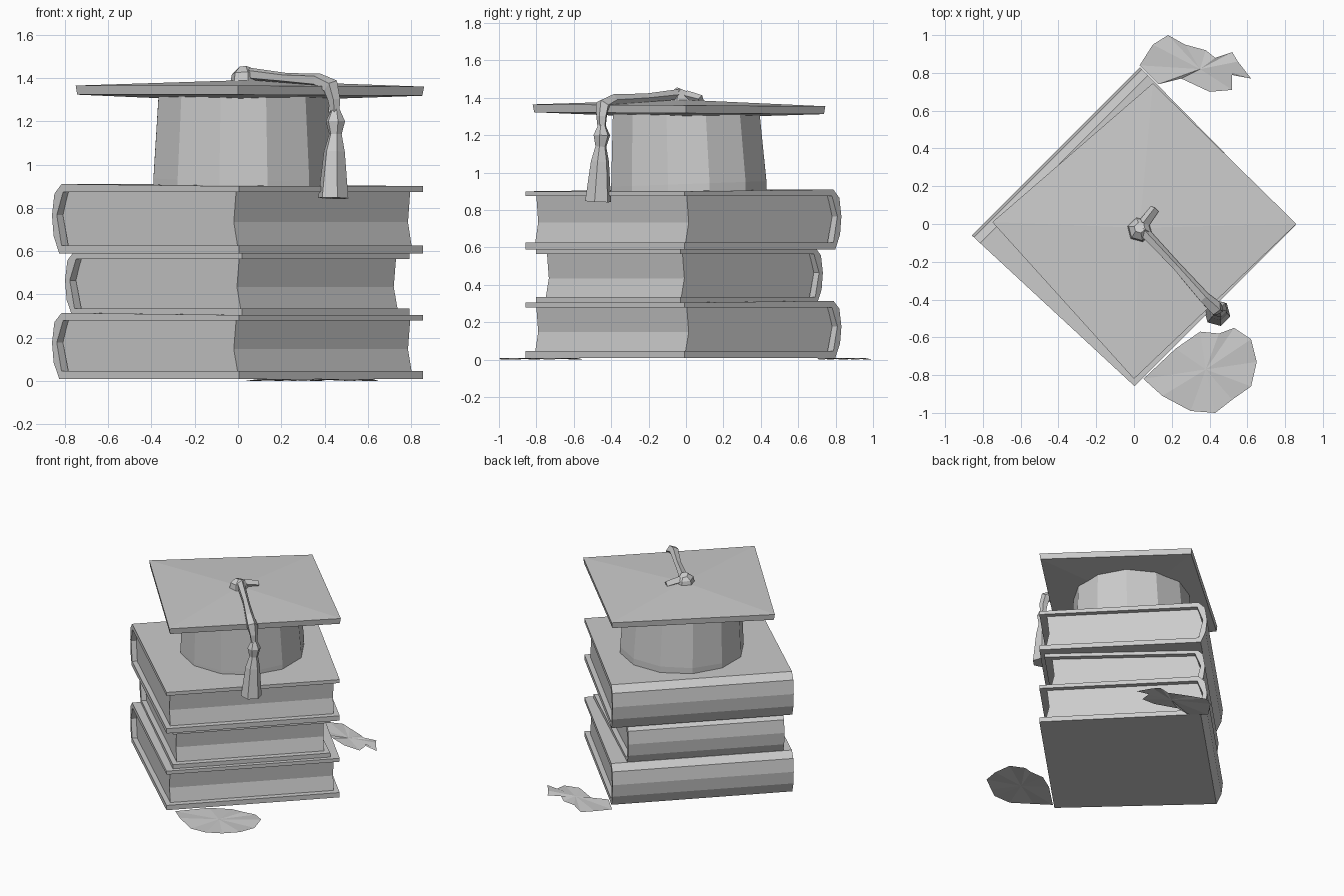
import bpy, bmesh, math
from mathutils import Vector

if "Cube" in bpy.data.objects:
    bpy.data.objects.remove(bpy.data.objects["Cube"])

R2 = math.sqrt(2)


def finish(name, bm):
    bmesh.ops.recalc_face_normals(bm, faces=bm.faces)
    me = bpy.data.meshes.new(name)
    bm.to_mesh(me)
    bm.free()
    ob = bpy.data.objects.new(name, me)
    bpy.context.collection.objects.link(ob)
    return ob


def diag(u, v, z):
    # u points from spine to fore edge, v along the spine (turned 45 degrees)
    return Vector(((u + v) / R2, (v - u) / R2, z))


def prism(name, profile, span):
    # extrude a (u, z) profile along v; span(u) gives both v limits
    bm = bmesh.new()
    a, b = [[bm.verts.new(diag(u, span(u)[k], z)) for u, z in profile] for k in (0, 1)]
    n = len(profile)
    for i in range(n):
        bm.faces.new((a[i], a[(i + 1) % n], b[(i + 1) % n], b[i]))
    caps = [bm.faces.new(a), bm.faces.new(b)]
    bm.normal_update()
    bmesh.ops.triangulate(bm, faces=caps, ngon_method='EAR_CLIP')
    return finish(name, bm)


def tube(name, path, sides, turn=0.0):
    # rings of radius r along (x, y, z, r) points, capped at both ends
    bm = bmesh.new()
    pts = [Vector(p[:3]) for p in path]
    rings = []
    for i, p in enumerate(path):
        t = (pts[min(i + 1, len(pts) - 1)] - pts[max(i - 1, 0)]).normalized()
        side = Vector((1, 1, 0)).normalized()
        side = (side - t * side.dot(t)).normalized()
        up = t.cross(side)
        rings.append([bm.verts.new(pts[i] + p[3] * (
            side * math.cos(turn + math.tau * k / sides) + up * math.sin(turn + math.tau * k / sides)))
            for k in range(sides)])
    for r, s in zip(rings, rings[1:]):
        for k in range(sides):
            bm.faces.new((r[k], r[(k + 1) % sides], s[(k + 1) % sides], s[k]))
    bm.faces.new(rings[0])
    bm.faces.new(rings[-1])
    return finish(name, bm)


def book(label, z0, z1, spine, fore, v0, v1, front_flare, back_flare, t=0.036):
    h = z1 - z0
    # cover: C-shaped shell with a bulged spine
    outer = [(fore, z0), (spine + .045, z0), (spine + .01, z0 + .25 * h),
             (spine, z0 + .55 * h), (spine + .015, z1 - .14 * h), (spine + .06, z1), (fore, z1 - .01)]
    inner = [(fore, z1 - t), (spine + .07, z1 - t), (spine + .03, z0 + .55 * h),
             (spine + .06, z0 + t), (fore, z0 + t)]

    def span(u, inset=0):
        k = (fore - u) / (fore - spine)
        return v0 - k * front_flare + inset, v1 + k * back_flare - inset
    prism(label + "_cover", outer + inner, span)
    # pages: block with a hollowed fore edge
    f = fore - .04
    pages = [(spine + .07, z0 + t * .8), (f, z0 + t * .8), (f - .025, z0 + .45 * h),
             (f - .01, z1 - t * .8), (spine + .07, z1 - t * .8), (spine + .035, z0 + .55 * h)]
    prism(label + "_pages", pages, lambda u: span(u, .035))


book("bottom_book", .01, .315, -.565, .61, -.605, .60, .045, .01)
book("middle_book", .30, .60, -.54, .58, -.555, .54, .035, -.045)
book("top_book", .59, .91, -.565, .61, -.605, .60, .045, .01)

# skull cap
tube("skull_cap", [(.025, .015, .90, .43), (.025, .015, .94, .43), (.025, 0, 1.33, .405)], 12)

# mortarboard: skewed square with a slightly raised middle
corners = [(.86, 0, 1.36), (.10, .745, 1.355), (-.75, .01, 1.365), (0, -.82, 1.365)]
bm = bmesh.new()
top = [bm.verts.new(c) for c in corners]
low = [bm.verts.new((x * .99, y * .99, z - .042)) for x, y, z in corners]
peak, dip = bm.verts.new((.03, -.02, 1.39)), bm.verts.new((.02, 0, 1.29))
for i in range(4):
    j = (i + 1) % 4
    bm.faces.new((top[i], top[j], peak))
    bm.faces.new((low[j], low[i], dip))
    bm.faces.new((top[i], low[i], low[j], top[j]))
finish("mortarboard", bm)

# button and loose cord end
tube("button", [(.03, -.03, 1.37, .07), (.03, -.03, 1.42, .06), (.03, -.02, 1.445, .03)], 6)
tube("cord_end", [(.05, 0, 1.41, .03), (.11, .08, 1.39, .025)], 4, .78)
# cord over the board edge
tube("cord", [(.04, -.03, 1.42, .03), (.22, -.22, 1.40, .024), (.37, -.39, 1.39, .032),
              (.43, -.445, 1.36, .04), (.445, -.45, 1.30, .03), (.45, -.45, 1.22, .02)], 5)
# tassel knot and skirt
tube("tassel", [(.45, -.45, 1.26, .018), (.45, -.45, 1.20, .046), (.45, -.455, 1.14, .03),
                (.445, -.46, 1.06, .05), (.44, -.47, .845, .072)], 6)


# flat patches on the floor
def patch(name, outline, centre):
    bm = bmesh.new()
    c = bm.verts.new((*centre, .008))
    ring = [bm.verts.new((x, y, 0.01 * (i % 2))) for i, (x, y) in enumerate(outline)]
    for i in range(len(ring)):
        bm.faces.new((c, ring[i], ring[(i + 1) % len(ring)]))
    finish(name, bm)


patch("front_floor_patch", [(.05, -.82), (.22, -.66), (.35, -.57), (.45, -.58), (.53, -.55), (.62, -.61),
      (.65, -.73), (.62, -.86), (.52, -.93), (.43, -1), (.3, -.99), (.15, -.91)], (.38, -.77))
patch("back_floor_patch", [(.03, .84), (.1, .95), (.18, 1), (.27, .95), (.38, .92), (.43, .88), (.52, .91),
      (.55, .86), (.62, .77), (.52, .8), (.52, .71), (.4, .7), (.25, .77), (.13, .74)], (.35, .82))
